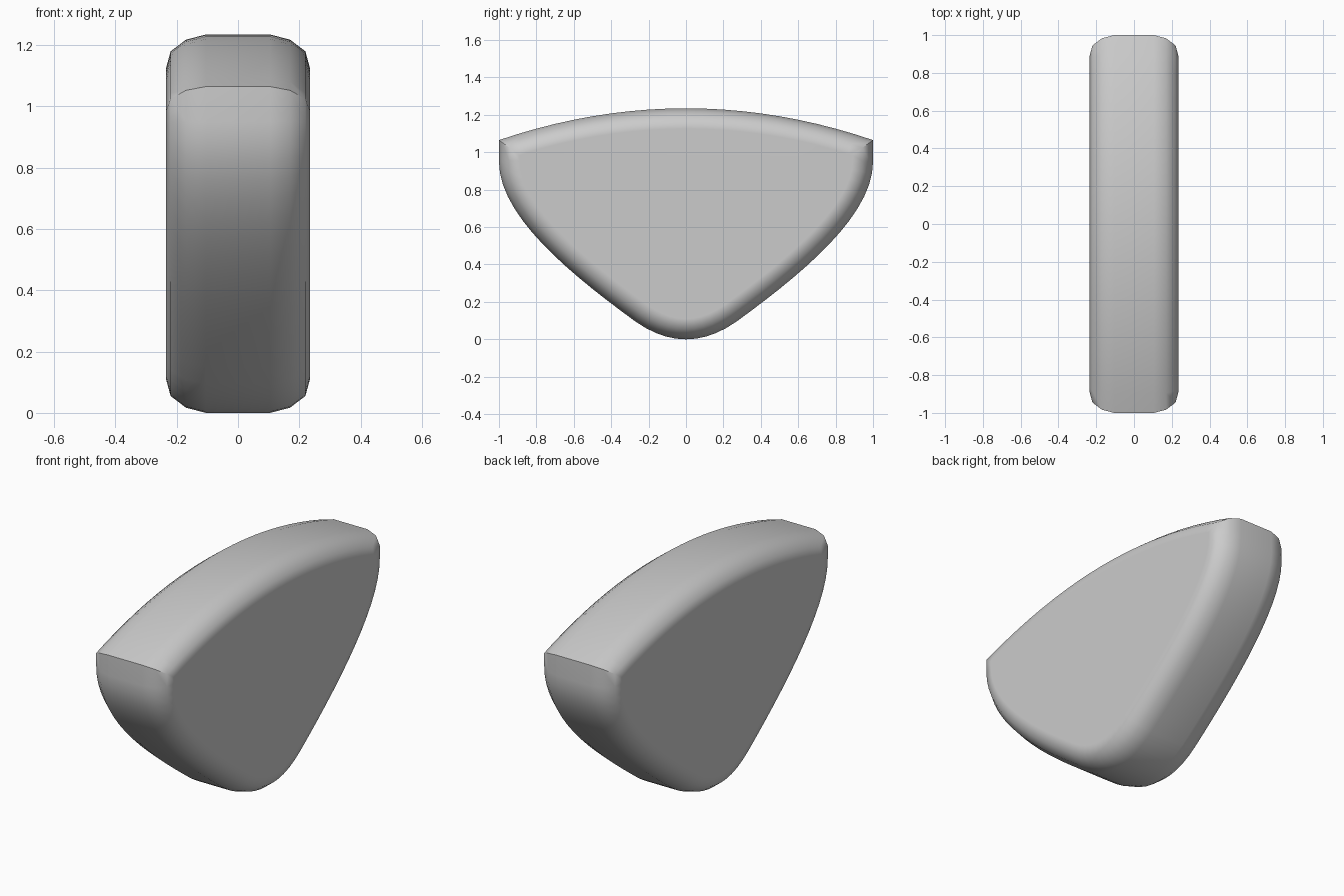
import bpy, bmesh, math
from mathutils import Vector

cube = bpy.data.objects.get("Cube")
if cube:
    bpy.data.objects.remove(cube, do_unlink=True)


def bezier(a, b, c, d, n):
    pts = []
    for i in range(n + 1):
        t = i / n
        s = 1 - t
        pts.append(s**3 * a + 3 * s * s * t * b + 3 * s * t * t * c + t**3 * d)
    return pts


def inset(loop, dist):
    """Mitred inward offset of a counter-clockwise loop."""
    out = []
    for i, p in enumerate(loop):
        e1 = (p - loop[i - 1]).normalized()
        e2 = (loop[(i + 1) % len(loop)] - p).normalized()
        n1, n2 = Vector((-e1.y, e1.x)), Vector((-e2.y, e2.x))
        out.append(p + (n1 + n2) * dist / (1 + n1.dot(n2)))
    return out


# Half outline in (y, z): rounded bottom, swept flank, upright shoulder, arched top
half = [Vector((0.27 * i / 5, 1.3 * (0.27 * i / 5) ** 2)) for i in range(5)]
half += bezier(Vector((0.27, 0.095)), Vector((0.62, 0.35)),
               Vector((1, 0.66)), Vector((1, 0.95)), 14)
half += [Vector((y, 1.235 - 0.17 * y * y)) for y in [1 - i / 10 for i in range(11)]]
outline = half + [Vector((-p.x, p.y)) for p in reversed(half[1:-1])]

# Rounded rim: (half thickness, inset) pairs, mirrored across x
rim = [(0.105, 0.0), (0.17, 0.017), (0.22, 0.055), (0.235, 0.11)]
sections = [(-x, d) for x, d in reversed(rim)] + rim

bm = bmesh.new()
rings = [[bm.verts.new((x, p.x, p.y)) for p in inset(outline, d)] for x, d in sections]
for a, b in zip(rings, rings[1:]):
    for i in range(len(a)):
        j = (i + 1) % len(a)
        bm.faces.new((a[i], a[j], b[j], b[i]))
bm.faces.new(rings[0])
bm.faces.new(rings[-1])
bmesh.ops.recalc_face_normals(bm, faces=bm.faces)
mesh = bpy.data.meshes.new("wedge_body")
bm.to_mesh(mesh)
bm.free()

# Plain grey finish
grey = bpy.data.materials.new("plain_grey")
grey.use_nodes = True
colour = (0.6, 0.6, 0.6, 1)
grey.diffuse_color = colour
grey.node_tree.nodes["Principled BSDF"].inputs["Base Color"].default_value = colour
mesh.materials.append(grey)

body = bpy.data.objects.new("wedge_body", mesh)
bpy.context.collection.objects.link(body)
bpy.ops.object.select_all(action="DESELECT")
body.select_set(True)
bpy.context.view_layer.objects.active = body
bpy.ops.object.shade_smooth_by_angle(angle=math.radians(40))

# Keep the broad side faces flat
weighted = body.modifiers.new("flat_sides", "WEIGHTED_NORMAL")
weighted.keep_sharp = True
